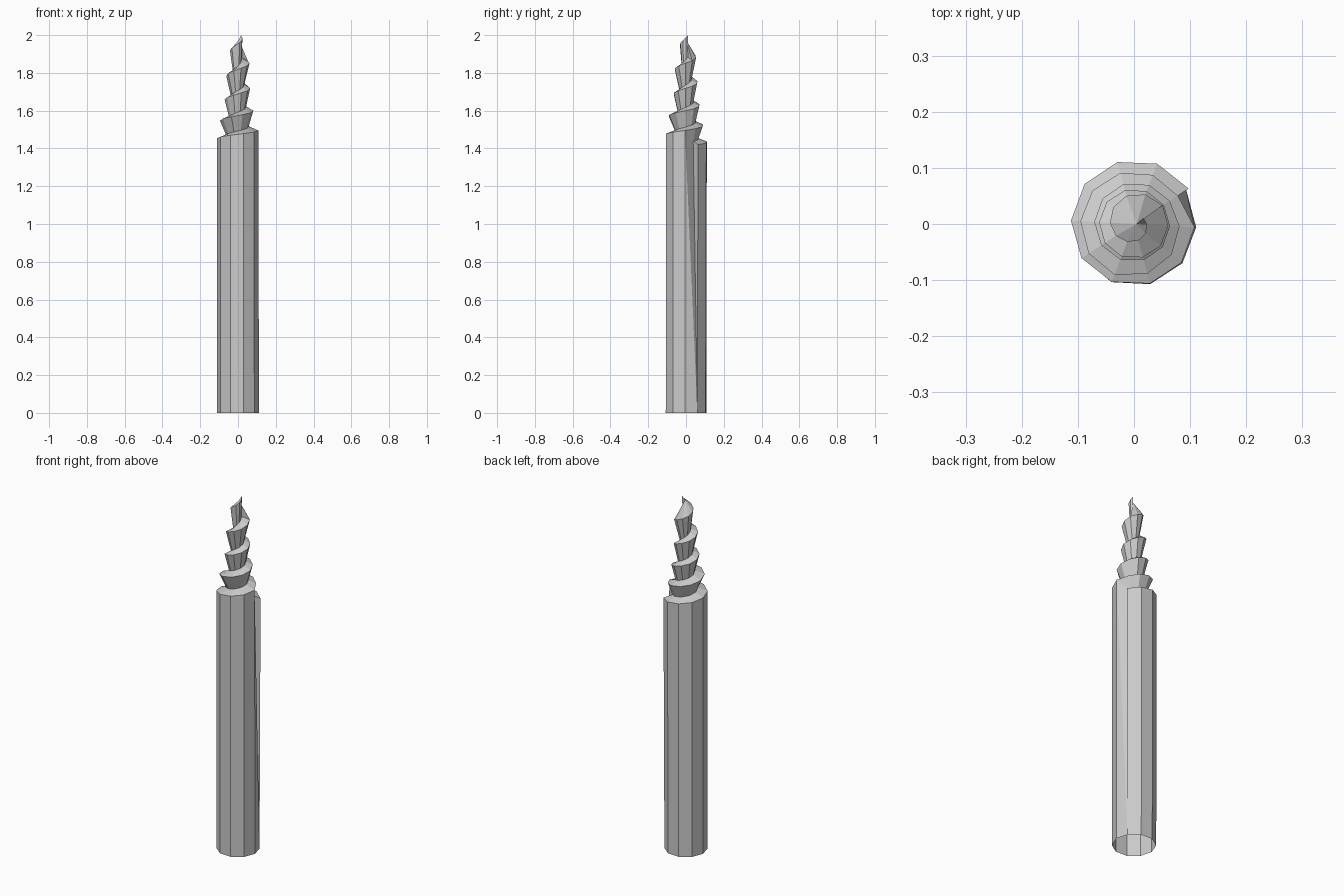
import bpy, bmesh
from math import cos, sin, radians, tau

if "Cube" in bpy.data.objects:
    bpy.data.objects.remove(bpy.data.objects["Cube"])

N = 10                      # facets per turn
TURNS = 5
START = radians(33)         # angle of the seam


def lerp_table(table, t):
    for (a, va), (b, vb) in zip(table, table[1:]):
        if t <= b:
            return va + (vb - va) * (t - a) / (b - a)
    return table[-1][1]


RIM_Z = [(0, 1.42), (0.9, 1.495), (1, 1.505), (2, 1.61), (3, 1.73), (4, 1.865), (5, 2.0)]
RIM_R = [(0, 0.116), (0.9, 0.108), (1, 0.093), (1.6, 0.097), (2, 0.076), (3, 0.063),
         (4, 0.061), (4.6, 0.034), (5, 0.02)]
CORE_R = [(0, 0.07), (0.6, 0.06), (1.5, 0.046), (3, 0.032), (4, 0.018)]

bm = bmesh.new()


def point(t, r, z):
    a = START + tau * t
    return bm.verts.new((r * cos(a), r * sin(a), z))


# Spiral rim and the inner groove it winds around
rim = [point(i / N, lerp_table(RIM_R, i / N), lerp_table(RIM_Z, i / N))
       for i in range(N * TURNS + 1)]
core = [point(i / N, lerp_table(CORE_R, i / N), lerp_table(RIM_Z, i / N) + 0.018)
        for i in range(N * (TURNS - 1) + 1)]
base = [point(i / N, 0.111, 0) for i in range(N)]

# Long shaft, open underneath
for i in range(N - 1):
    bm.faces.new((base[i], base[i + 1], rim[i + 1], rim[i]))

# Seam: the sheet tucks inward behind its starting edge
bm.faces.new((base[0], rim[0], core[0]))
bm.faces.new((base[N - 1], base[0], rim[N - 1]))
bm.faces.new((base[0], core[0], rim[N - 1]))
bm.faces.new((core[0], rim[N], rim[N - 1]))

# Ledges and flared walls of the spiral
for i in range(N * (TURNS - 1)):
    bm.faces.new((rim[i], rim[i + 1], core[i + 1], core[i]))
    bm.faces.new((core[i], core[i + 1], rim[i + 1 + N], rim[i + N]))

# Closed tip
tip = bm.verts.new((0.005, 0, 1.975))
last = N * (TURNS - 1)
for i in range(last, N * TURNS):
    bm.faces.new((rim[i], rim[i + 1], tip))
bm.faces.new((rim[last], tip, core[last]))
bm.faces.new((core[last], tip, rim[-1]))

bmesh.ops.recalc_face_normals(bm, faces=bm.faces)
mesh = bpy.data.meshes.new("spiral_shaft")
bm.to_mesh(mesh)
bm.free()
bpy.context.collection.objects.link(bpy.data.objects.new("spiral_shaft", mesh))
